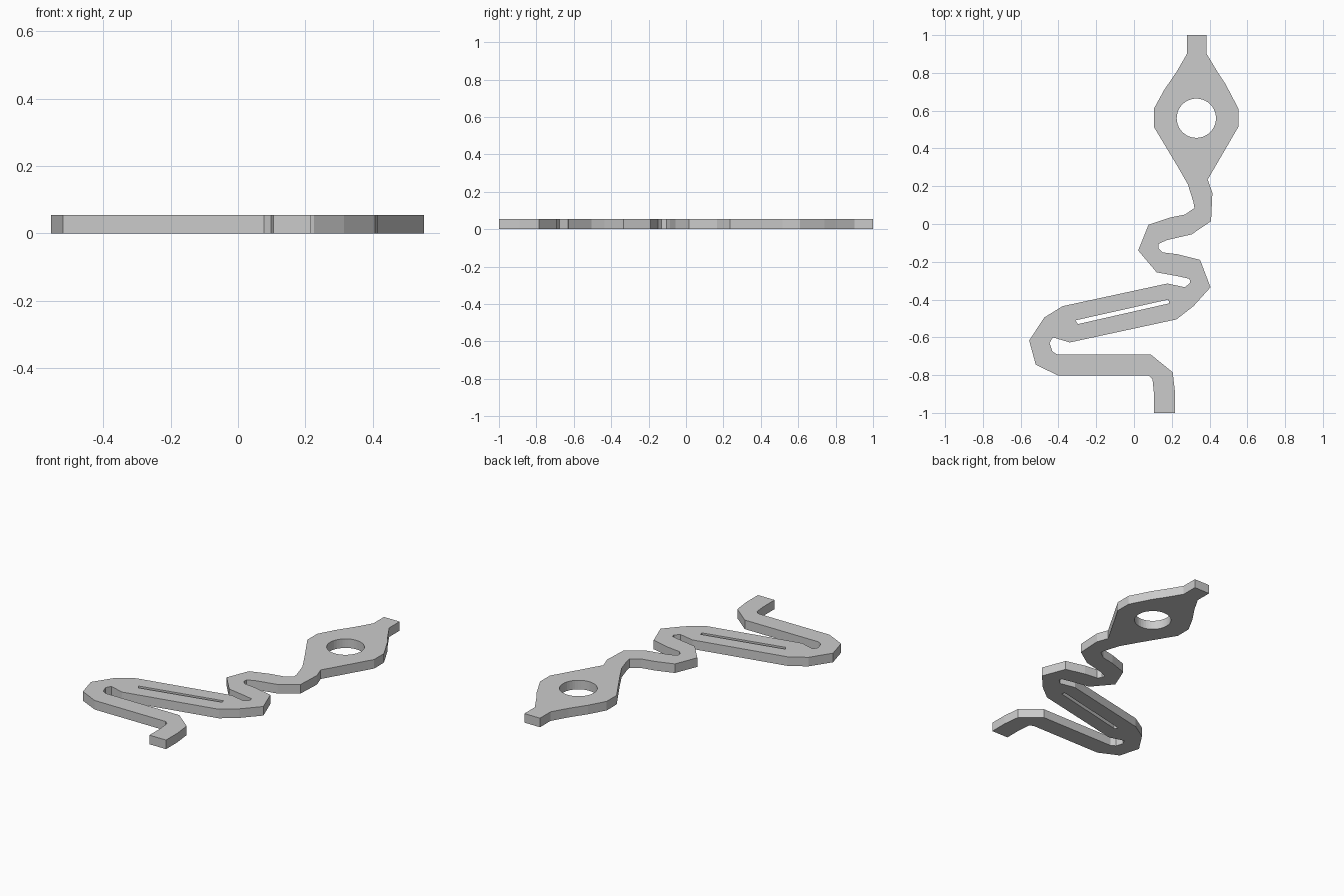
import bpy, bmesh
from math import cos, sin, tau

if "Cube" in bpy.data.objects:
    bpy.data.objects.remove(bpy.data.objects["Cube"])

THICK = 0.055

# Right-hand edge of the plate, tail upwards from the top tab
right_edge = [
    (.385, 1), (.385, .90), (.445, .80), (.485, .74), (.553, .61), (.553, .515),
    (.39, .235), (.415, .165), (.408, .015), (.305, -.055), (.175, -.085),
    (.13, -.105), (.13, -.13), (.15, -.15), (.23, -.16), (.35, -.19),
    (.405, -.335), (.315, -.435), (.225, -.505), (-.34, -.627), (-.43, -.60),
    (-.447, -.63), (-.432, -.675), (-.405, -.692), (.09, -.692), (.205, -.785),
    (.217, -.89), (.217, -1)]
# Left-hand edge, back up from the foot to the top tab
left_edge = [
    (.105, -1), (.105, -.89), (.098, -.82), (.077, -.803), (-.40, -.803),
    (-.52, -.745), (-.555, -.617), (-.475, -.495), (-.378, -.435), (.177, -.315),
    (.27, -.335), (.298, -.31), (.294, -.29), (.23, -.276), (.12, -.256),
    (.022, -.14), (.077, -.004), (.19, .034), (.27, .05), (.32, .085),
    (.315, .115), (.285, .21), (.225, .315), (.105, .515), (.105, .61),
    (.16, .71), (.225, .805), (.28, .90), (.28, 1)]
# Thin slot between the folded arms and the round eye
slot = [(-.31, -.51), (.182, -.40), (.187, -.42), (-.297, -.53)]
eye = [(.33 + .104 * cos(tau * i / 40), .56 + .104 * sin(tau * i / 40))
       for i in range(40)]

# Filled flat profile with holes, extruded to the plate thickness
curve = bpy.data.curves.new("zigzag_plate", 'CURVE')
curve.dimensions = '2D'
curve.fill_mode = 'BOTH'
curve.extrude = THICK / 2
for loop in (right_edge + left_edge, slot, eye):
    spline = curve.splines.new('POLY')
    spline.points.add(len(loop) - 1)
    for p, (x, y) in zip(spline.points, loop):
        p.co = (x, y, 0, 1)
    spline.use_cyclic_u = True
temp = bpy.data.objects.new("profile_helper", curve)
bpy.context.collection.objects.link(temp)
bpy.context.view_layer.update()

# Convert to a clean closed mesh standing on the ground plane
mesh = bpy.data.meshes.new_from_object(
    temp.evaluated_get(bpy.context.evaluated_depsgraph_get()))
bpy.data.objects.remove(temp)
bm = bmesh.new()
bm.from_mesh(mesh)
bmesh.ops.remove_doubles(bm, verts=bm.verts, dist=1e-5)
bmesh.ops.recalc_face_normals(bm, faces=bm.faces)
bmesh.ops.translate(bm, verts=bm.verts, vec=(0, 0, THICK / 2))
for f in bm.faces:
    f.smooth = False
bm.to_mesh(mesh)
bm.free()
plate = bpy.data.objects.new("zigzag_plate", mesh)
bpy.context.collection.objects.link(plate)
